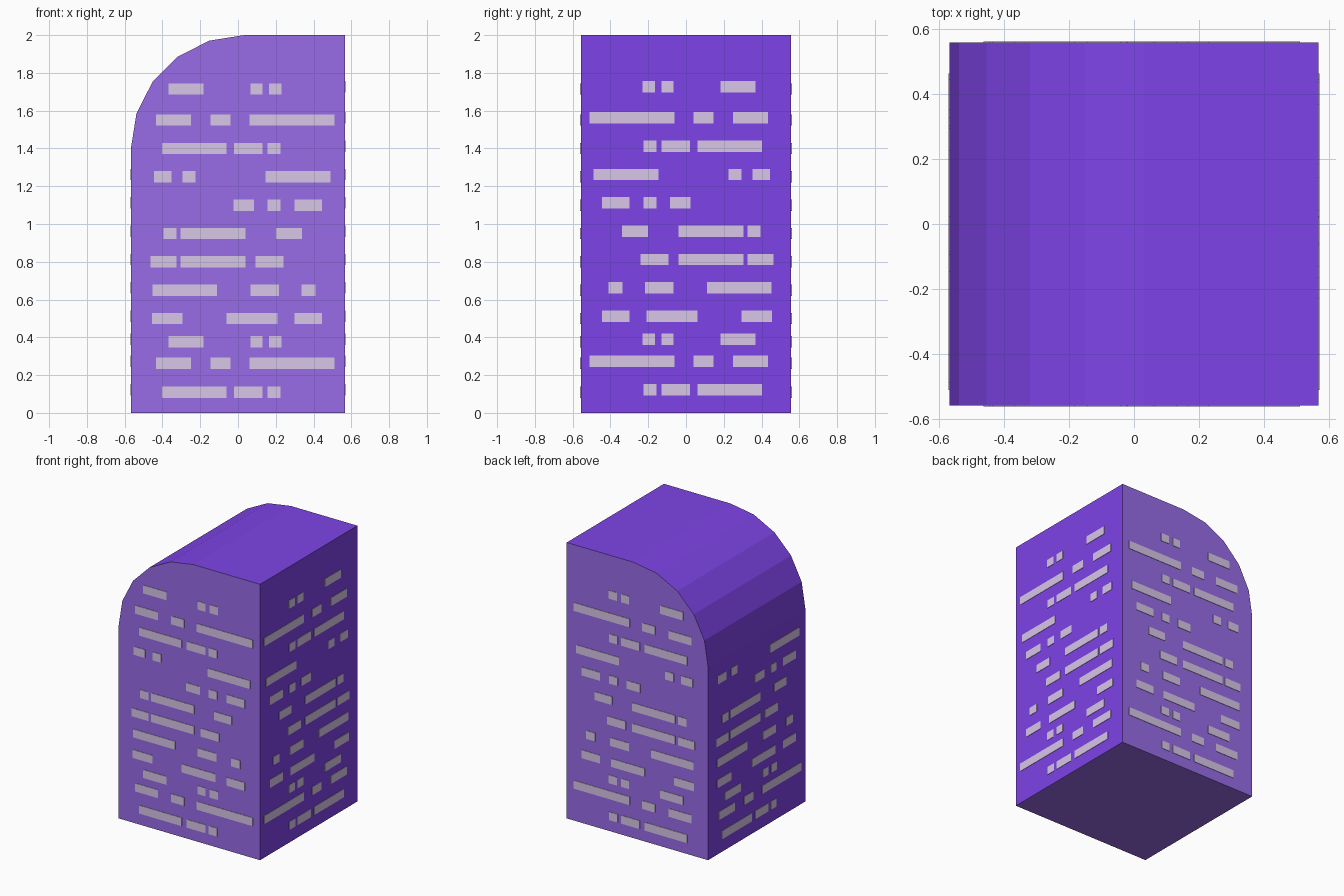
import bpy, bmesh, math

if "Cube" in bpy.data.objects:
    bpy.data.objects.remove(bpy.data.objects["Cube"])

HX, HY, H = 0.567, 0.557, 2.0      # half width, half depth, height
WIN_H = 0.06                       # window strip height


def material(name, rgb):
    m = bpy.data.materials.new(name)
    m.diffuse_color = (*rgb, 1.0)
    m.use_nodes = True
    m.node_tree.nodes["Principled BSDF"].inputs["Base Color"].default_value = m.diffuse_color
    return m


wall = material("deep purple", (0.208, 0.057, 0.8))
gable = material("soft purple", (0.314, 0.148, 0.8))
pane = material("pale lilac", (0.688, 0.572, 0.8))


def add_object(name, bm, mats):
    bmesh.ops.recalc_face_normals(bm, faces=bm.faces)
    me = bpy.data.meshes.new(name)
    for m in mats:
        me.materials.append(m)
    bm.to_mesh(me)
    bm.free()
    ob = bpy.data.objects.new(name, me)
    bpy.context.collection.objects.link(ob)
    return ob


# Tower: side profile with a five-segment rounded shoulder, extruded in depth
cx, cz, r = 0.033, 1.4, 0.6
profile = [(-HX, 0), (HX, 0), (HX, H)]
profile += [(cx - r * math.cos(math.radians(a)), cz + r * math.sin(math.radians(a)))
            for a in range(90, -1, -18)]
bm = bmesh.new()
face = bm.faces.new([bm.verts.new((x, -HY, z)) for x, z in profile])
ext = bmesh.ops.extrude_face_region(bm, geom=[face], use_keep_orig=True)
bmesh.ops.translate(bm, vec=(0, 2 * HY, 0),
                    verts=[g for g in ext["geom"] if isinstance(g, bmesh.types.BMVert)])
bmesh.ops.recalc_face_normals(bm, faces=bm.faces)
for f in bm.faces:                 # front, back and underside are the softer purple
    f.material_index = 1 if abs(f.normal.y) > 0.9 or f.normal.z < -0.9 else 0
add_object("tower_body", bm, [wall, gable])

# Window strips per floor: (start, end) pairs across the face
small_pair = [(-.368, -.182), (.066, .13), (.163, .23)]
long_right = [(-.435, -.25), (-.145, -.04), (.06, .51)]
long_left = [(-.402, -.06), (-.02, .13), (.157, .225)]
floors = [
    (1.715, small_pair),
    (1.551, long_right),
    (1.40, long_left),
    (1.25, [(-.446, -.352), (-.293, -.225), (.146, .489)]),
    (1.10, [(-.025, .086), (.157, .225), (.299, .446)]),
    (.95, [(-.395, -.326), (-.304, .04), (.20, .34)]),
    (.80, [(-.462, -.326), (-.304, .04), (.092, .24)]),
    (.65, [(-.452, -.112), (.066, .218), (.337, .41)]),
    (.50, [(-.456, -.294), (-.06, .21), (.299, .446)]),
    (.377, small_pair),
    (.262, long_right),
    (.11, long_left),
]


def windows(name, place, z_shift=0.0, z_max=H, thick=0.003):
    """Thin plates; place(u, d) gives x, y from position u and outward offset d."""
    bm = bmesh.new()
    for z, strips in floors:
        z += z_shift
        if z > z_max:
            continue
        for u0, u1 in strips:
            cube = bmesh.ops.create_cube(bm, size=1)["verts"]
            for v in cube:
                x, y = place(u1 if v.co.x > 0 else u0, thick if v.co.y > 0 else -thick)
                v.co = (x, y, z + v.co.z * WIN_H)
    add_object(name, bm, [pane])


windows("front_windows", lambda u, d: (u, -HY - d))
windows("back_windows", lambda u, d: (u, HY + d))
windows("right_windows", lambda u, d: (HX + d, -u), 0.012)
windows("left_windows", lambda u, d: (-HX - d, -u), 0.012, 1.35)
